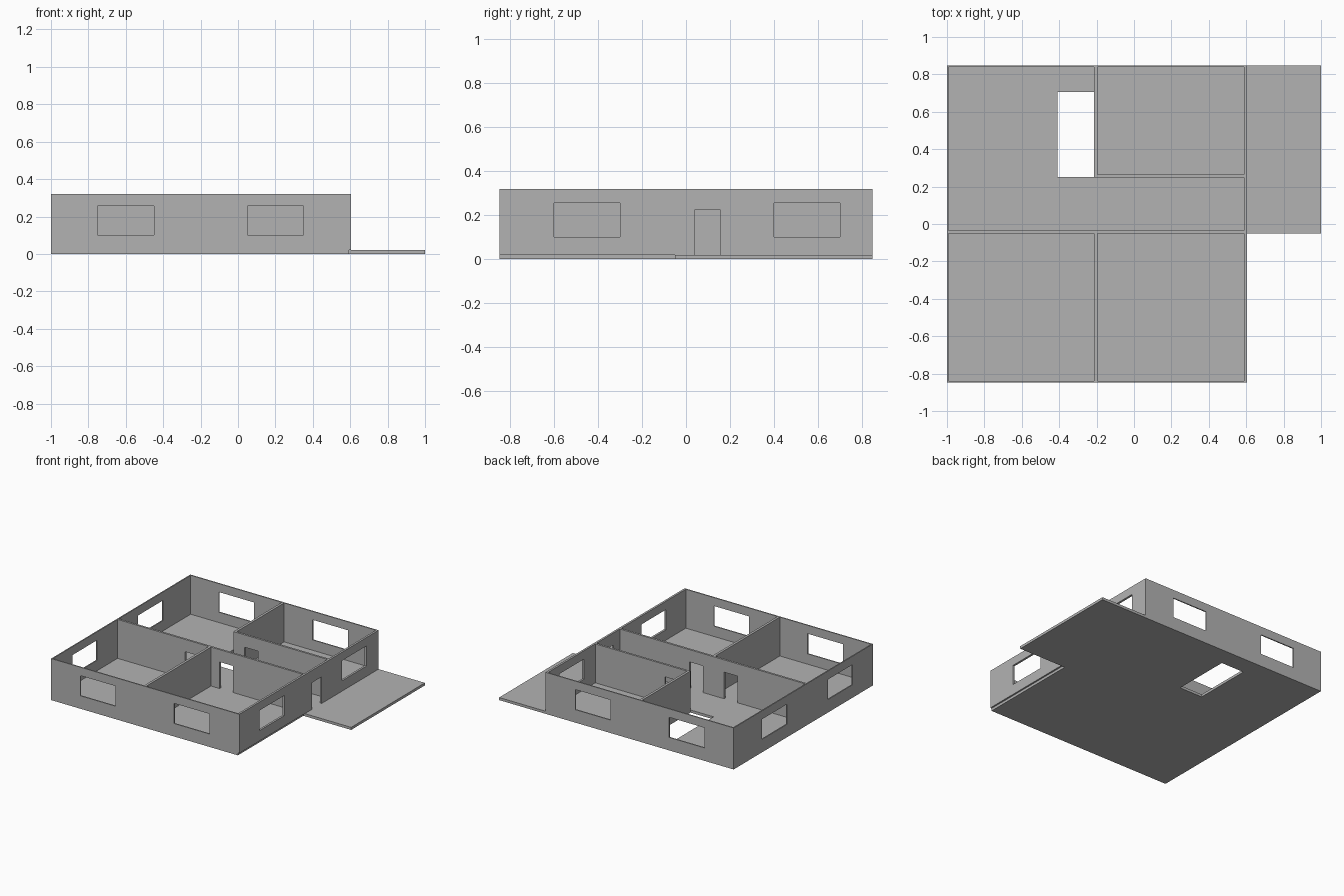
import bpy, bmesh
from mathutils import Vector

if "Cube" in bpy.data.objects:
    bpy.data.objects.remove(bpy.data.objects["Cube"], do_unlink=True)

# Single plain material
grey = bpy.data.materials.new("plain_grey")
grey.use_nodes = True
colour = (0.45, 0.45, 0.45, 1)
grey.diffuse_color = colour
grey.node_tree.nodes["Principled BSDF"].inputs["Base Color"].default_value = colour

AXES = {"x": Vector((1, 0, 0)), "y": Vector((0, 1, 0)), "z": Vector((0, 0, 1))}


def panel(name, axes, u_span, v_span, w_span, openings=()):
    """Flat panel spanning axes u and v, thick along w, with rectangular
    openings (u0, u1, v0, v1) left out."""
    u, v, w = (AXES[a] for a in axes)
    us = sorted({*u_span, *(c for o in openings for c in o[:2])})
    vs = sorted({*v_span, *(c for o in openings for c in o[2:])})
    bm = bmesh.new()
    grid = [[bm.verts.new(u * a + v * b + w * w_span[0]) for b in vs] for a in us]
    for i in range(len(us) - 1):
        for j in range(len(vs) - 1):
            a, b = (us[i] + us[i + 1]) / 2, (vs[j] + vs[j + 1]) / 2
            if not any(o[0] < a < o[1] and o[2] < b < o[3] for o in openings):
                bm.faces.new((grid[i][j], grid[i + 1][j],
                              grid[i + 1][j + 1], grid[i][j + 1]))
    bmesh.ops.delete(bm, geom=[p for p in bm.verts if not p.link_faces], context="VERTS")
    new = bmesh.ops.extrude_face_region(bm, geom=bm.faces[:], use_keep_orig=True)["geom"]
    bmesh.ops.translate(bm, vec=w * (w_span[1] - w_span[0]),
                        verts=[g for g in new if isinstance(g, bmesh.types.BMVert)])
    bmesh.ops.recalc_face_normals(bm, faces=bm.faces[:])
    mesh = bpy.data.meshes.new(name)
    bm.to_mesh(mesh)
    bm.free()
    mesh.materials.append(grey)
    obj = bpy.data.objects.new(name, mesh)
    bpy.context.collection.objects.link(obj)
    return obj


FLOOR, TOP = 0.02, 0.32
LEFT, RIGHT, DEPTH = -1.0, 0.605, 0.848
THIN, THICK = 0.009, 0.016
HEIGHT = (FLOOR, TOP)


def window(start):
    return (start, start + 0.3, 0.1, 0.255)


def door(start):
    return (start, start + 0.115, FLOOR, 0.225)


# Floor slab with terrace, stairwell opening and front corner notch
panel("floor_slab", "xyz", (LEFT, 1), (-DEPTH, DEPTH), (0, FLOOR),
      [(-0.41, -0.213, 0.25, 0.705), (0.593, 1, -DEPTH, -0.05)])

# Outer walls
long_windows = [window(-0.75), window(0.05)]
panel("front_wall", "xzy", (LEFT, RIGHT), HEIGHT, (-DEPTH, THIN - DEPTH), long_windows)
panel("back_wall", "xzy", (LEFT, RIGHT), HEIGHT, (DEPTH - THIN, DEPTH), long_windows)
inner = (THIN - DEPTH, DEPTH - THIN)
panel("west_wall", "yzx", inner, HEIGHT, (LEFT, LEFT + THIN),
      [window(-0.6), window(0.2)])
panel("east_wall", "yzx", inner, HEIGHT, (RIGHT - THICK, RIGHT),
      [window(-0.6), window(0.4), door(0.04)])

# Inner walls
panel("hall_wall", "xzy", (LEFT + THIN, RIGHT - THICK), HEIGHT, (-0.052, -0.036),
      [door(-0.415), door(-0.12)])
panel("back_room_wall", "xzy", (-0.213, RIGHT - THICK), HEIGHT, (0.248, 0.264),
      [door(-0.12)])
panel("front_divider", "yzx", (THIN - DEPTH, -0.052), HEIGHT, (-0.213, -0.194))
panel("back_divider", "yzx", (0.264, DEPTH - THIN), HEIGHT, (-0.213, -0.194))
